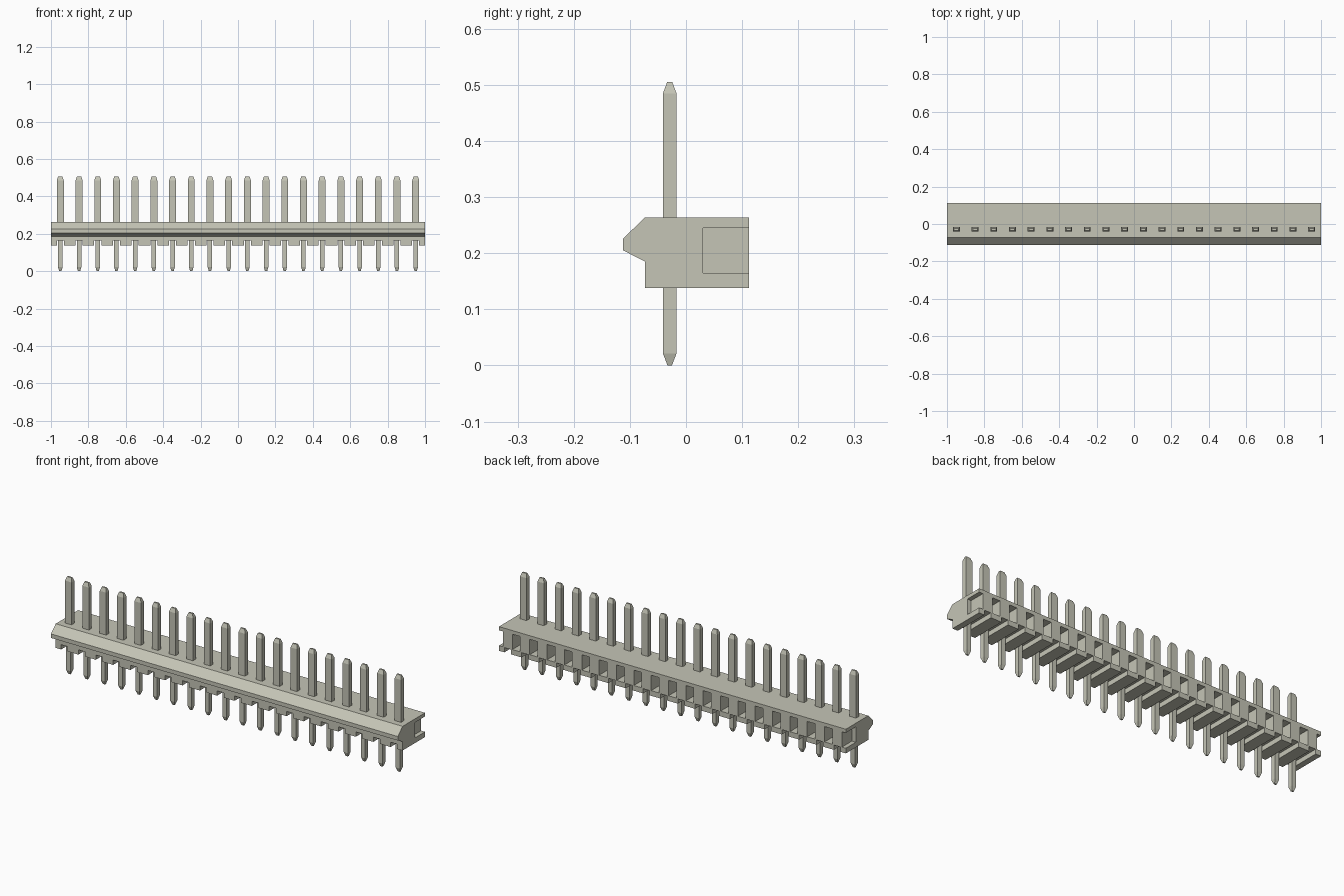
import bpy, bmesh

if "Cube" in bpy.data.objects:
    bpy.data.objects.remove(bpy.data.objects["Cube"])

PITCH, COUNT = 0.1, 20
PIN_Y = -0.029

grey = bpy.data.materials.new("warm_grey")
grey.use_nodes = True
grey.diffuse_color = (0.56, 0.56, 0.47, 1)
grey.node_tree.nodes["Principled BSDF"].inputs["Base Color"].default_value = grey.diffuse_color


def make_object(name, bm):
    bmesh.ops.recalc_face_normals(bm, faces=bm.faces)
    mesh = bpy.data.meshes.new(name)
    bm.to_mesh(mesh)
    bm.free()
    mesh.materials.append(grey)
    obj = bpy.data.objects.new(name, mesh)
    bpy.context.collection.objects.link(obj)
    return obj


def add_box(bm, x, width, y0, y1, z0, z1):
    made = bmesh.ops.create_cube(bm, size=1)
    for v in made["verts"]:
        v.co = (x + v.co.x * width, (y0 + y1) / 2 + v.co.y * (y1 - y0),
                (z0 + z1) / 2 + v.co.z * (z1 - z0))


def add_pin(bm, x):
    # Stacked rectangular sections: x half width, y half depth, height
    sections = [(0.006, 0.004, 0), (0.012, 0.012, 0.021), (0.012, 0.012, 0.2),
                (0.0185, 0.012, 0.2), (0.0185, 0.012, 0.485), (0.012, 0.0045, 0.505)]
    rings = [[bm.verts.new((x + sx * w, PIN_Y + sy * d, z))
              for sx, sy in ((-1, -1), (1, -1), (1, 1), (-1, 1))]
             for w, d, z in sections]
    for low, high in zip(rings, rings[1:]):
        for i in range(4):
            j = (i + 1) % 4
            bm.faces.new((low[i], low[j], high[j], high[i]))
    bm.faces.new(rings[0])
    bm.faces.new(rings[-1])


# Housing: side profile (y, z) extruded along x
profile = [(-0.073, 0.138), (0.112, 0.138), (0.112, 0.264), (-0.073, 0.264),
           (-0.112, 0.226), (-0.112, 0.205), (-0.073, 0.185)]
bm = bmesh.new()
face = bm.faces.new([bm.verts.new((-1, y, z)) for y, z in profile])
ext = bmesh.ops.extrude_face_region(bm, geom=[face])
bmesh.ops.translate(bm, vec=(2, 0, 0),
                    verts=[g for g in ext["geom"] if isinstance(g, bmesh.types.BMVert)])
housing = make_object("housing", bm)

# Cutters: back pockets between pins (half pockets at the ends), grooves under pins
bm = bmesh.new()
for i in range(COUNT + 1):
    add_box(bm, -1 + i * PITCH, 0.045, 0.03, 0.2, 0.165, 0.245)
for i in range(COUNT):
    add_box(bm, -0.95 + i * PITCH, 0.038, -0.2, 0.2, 0.1, 0.163)
cutter = make_object("pocket_cutters", bm)
cutter.hide_render = True
cutter.hide_viewport = True
cutter.display_type = 'WIRE'

cut = housing.modifiers.new("pockets", 'BOOLEAN')
cut.operation = 'DIFFERENCE'
cut.solver = 'EXACT'
cut.object = cutter
bpy.context.view_layer.objects.active = housing
bpy.ops.object.modifier_apply(modifier=cut.name)
bpy.data.objects.remove(cutter)

# Pins: wide blade above, narrow tail below
bm = bmesh.new()
for i in range(COUNT):
    add_pin(bm, -0.95 + i * PITCH)
make_object("contact_pins", bm)
